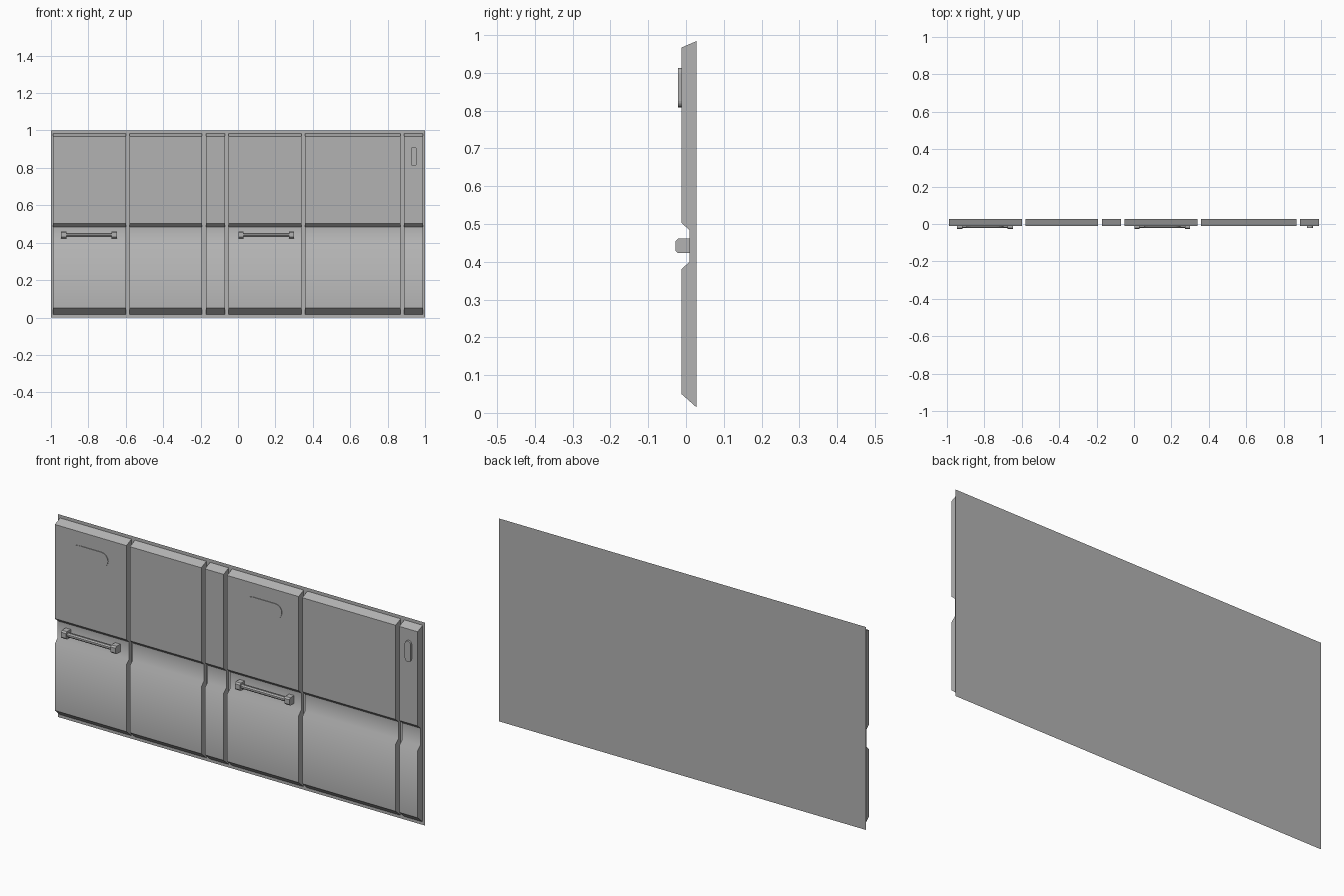
import bpy, bmesh, math

if "Cube" in bpy.data.objects:
    bpy.data.objects.remove(bpy.data.objects["Cube"])

grey = bpy.data.materials.new("dark_grey")
grey.diffuse_color = (0.45, 0.45, 0.45, 1)
grey.use_nodes = True
grey.node_tree.nodes["Principled BSDF"].inputs["Base Color"].default_value = grey.diffuse_color


def finish(bm, name):
    bmesh.ops.recalc_face_normals(bm, faces=bm.faces)
    mesh = bpy.data.meshes.new(name)
    bm.to_mesh(mesh)
    bm.free()
    mesh.materials.append(grey)
    obj = bpy.data.objects.new(name, mesh)
    bpy.context.collection.objects.link(obj)
    return obj


def loft(name, loops, smooth=()):
    """Closed solid between matching point loops; 'smooth' lists side indices."""
    bm = bmesh.new()
    rings = [[bm.verts.new(p) for p in loop] for loop in loops]
    n = len(rings[0])
    for a, b in zip(rings, rings[1:]):
        for i in range(n):
            j = (i + 1) % n
            face = bm.faces.new((a[i], a[j], b[j], b[i]))
            face.smooth = i in smooth
    bm.faces.new(rings[0])
    bm.faces.new(rings[-1])
    return finish(bm, name)


def extrude_x(name, profile, x0, x1, smooth=()):
    return loft(name, [[(x, y, z) for y, z in profile] for x in (x0, x1)], smooth)


def pill(name, cx, cz, half_x, half_z, depth, front):
    """Raised plate with two half-round ends, along its longer side."""
    r = min(half_x, half_z)
    shift = max(half_x, half_z) - r
    outline = []
    for side in (1, -1):
        for k in range(9):
            a = math.pi * (k / 8 - 0.5 * side)
            u, v = shift * side + r * math.cos(a), r * math.sin(a)
            outline.append((u, v) if half_x > half_z else (-v, u))
    return loft(name, [[(cx + u, y, cz + v) for u, v in outline]
                       for y in (front, front - depth)])


FRONT, BACK = -0.012, 0.028

# Flat backing sheet
bm = bmesh.new()
bm.faces.new([bm.verts.new(p) for p in
              ((-1, BACK, 0), (1, BACK, 0), (1, BACK, 1), (-1, BACK, 1))])
finish(bm, "backing_sheet")

# Wall panels: one side profile, six widths, soft shading below the groove
panel_profile = [(BACK - 0.0005, 0.984), (FRONT, 0.967), (FRONT, 0.503),
                 (0.009, 0.484), (0.009, 0.400), (FRONT, 0.380),
                 (FRONT, 0.050), (BACK - 0.0005, 0.015)]
spans = [(-0.99, -0.600), (-0.581, -0.192), (-0.172, -0.070),
         (-0.051, 0.339), (0.359, 0.868), (0.888, 0.988)]
for i, (x0, x1) in enumerate(spans):
    extrude_x(f"wall_panel_{i + 1}", panel_profile, x0, x1, smooth=(3, 4, 5))

# Grab handles in the groove, each with a raised plate above
block_profile = [(0.010, 0.461), (-0.021, 0.461), (-0.028, 0.454),
                 (-0.028, 0.430), (-0.021, 0.423), (0.010, 0.423)]
bar_profile = [(-0.011 + 0.010 * math.cos(math.pi * (k + 0.5) / 4),
                0.442 + 0.011 * math.sin(math.pi * (k + 0.5) / 4)) for k in range(8)]
for i, x in enumerate((-0.946, 0.002)):
    extrude_x(f"handle_block_left_{i + 1}", block_profile, x, x + 0.028)
    extrude_x(f"handle_block_right_{i + 1}", block_profile, x + 0.27, x + 0.298)
    extrude_x(f"handle_bar_{i + 1}", bar_profile, x + 0.025, x + 0.273)
    pill(f"oval_plate_{i + 1}", x + 0.149, 0.863, 0.098, 0.036, 0.003, FRONT)

# Small upright switch on the narrow end panel
pill("upright_switch", 0.940, 0.861, 0.016, 0.052, 0.009, FRONT)
